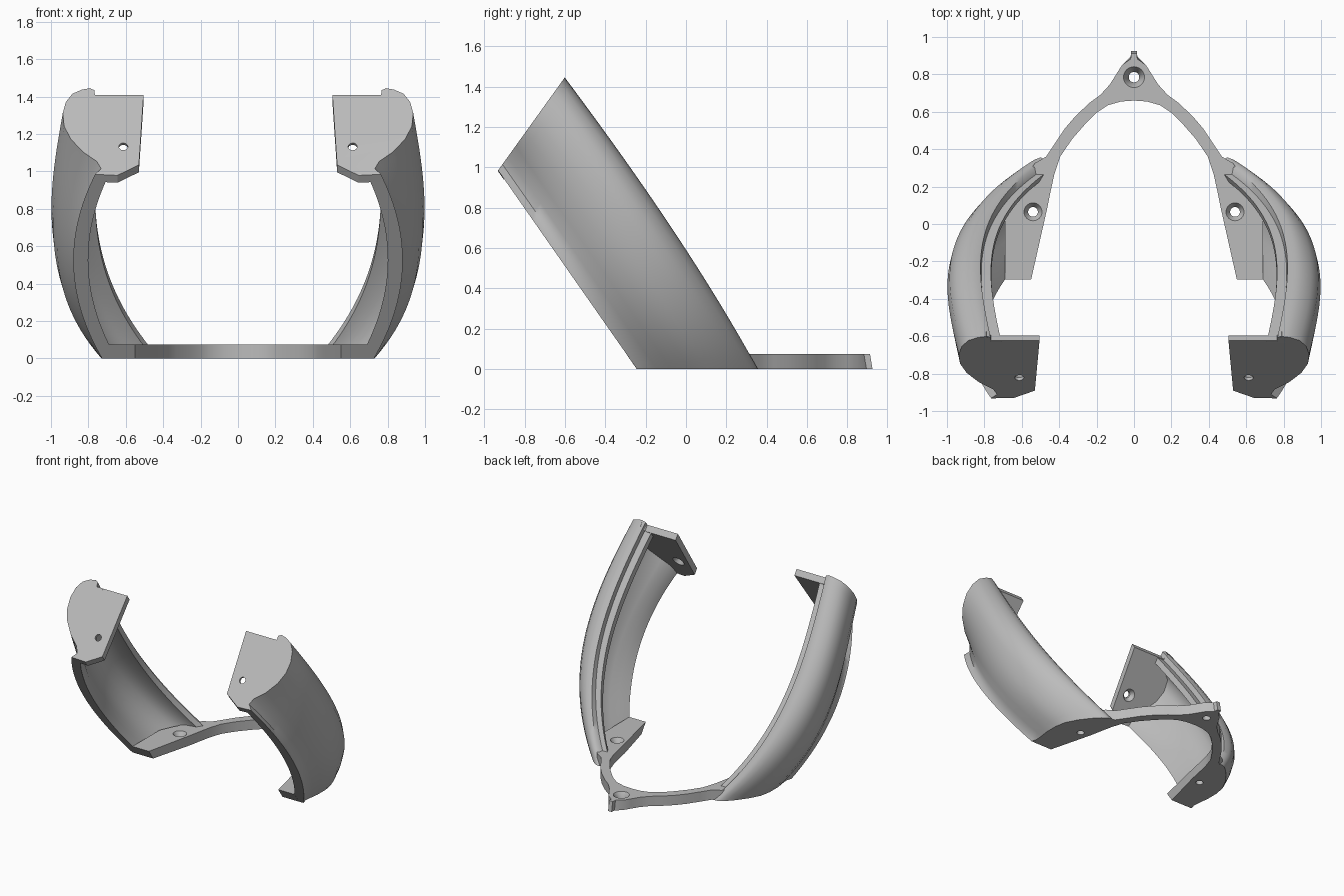
import bpy, bmesh, math
from mathutils import Vector, Matrix

cube = bpy.data.objects.get("Cube")
if cube:
    bpy.data.objects.remove(cube)

grey = bpy.data.materials.new("plain grey")
grey.use_nodes = True
grey.diffuse_color = (0.5, 0.5, 0.5, 1)
grey.node_tree.nodes["Principled BSDF"].inputs["Base Color"].default_value = (0.5, 0.5, 0.5, 1)

AXIS = Vector((0, -0.573, 0.82))     # direction in which the arms lean
ACROSS = Vector((0, 0.82, 0.573))    # across the width of an arm
THICK = 0.075                        # base thickness
STEPS = 32

# Arm section rows: position across, then x at the foot, middle and tip
OUTER = [(-.2, .727, .88, .765), (-.165, .715, .872, .732), (-.12, .72, .89, .755),
         (-.06, .73, .925, .83), (.02, .73, .967, .895), (.1, .715, .985, .93),
         (.18, .67, .99, .937), (.25, .615, .975, .92), (.3, .565, .935, .885),
         (.325, .53, .89, .835), (.335, .5, .85, .79)]
INNER = [(.325, .47, .81, .767), (.29, .46, .805, .765), (.29, .42, .755, .71),
         (.25, .45, .755, .71), (.235, .53, .85, .79), (.18, .6, .925, .86),
         (.1, .65, .935, .87), (.02, .67, .92, .84), (-.06, .67, .875, .77),
         (-.12, .66, .835, .71), (-.2, .65, .8, .69)]


def arm_point(row, t, side):
    """Point on the arm: almost straight from the side, bowed outwards from the front."""
    b, foot, mid, tip = row
    low = -b * ACROSS.z / AXIS.z
    wide = b
    if b > 0:    # the rear edge is narrower at the foot
        low *= 0.87
        wide *= 1 - 0.13 * (1 - t) ** 3 + 0.16 * t * (1 - t)
    high = 1.337 + 0.352 * (b + 0.2)
    x = foot * (1 - t) * (1 - 2 * t) + mid * 4 * t * (1 - t) + tip * t * (2 * t - 1)
    x += min(1, 5 * (b + 0.2)) * 0.25 * t * (1 - t) * (1 - 2 * t)
    p = AXIS * (low + (high - low) * t) + ACROSS * wide
    p.x = side * x
    return p


def loft(name, rings):
    """Closed solid through a list of matching rings."""
    bm = bmesh.new()
    loops = [[bm.verts.new(p) for p in ring] for ring in rings]
    n = len(loops[0])
    for low, high in zip(loops, loops[1:]):
        for i in range(n):
            j = (i + 1) % n
            bm.faces.new((low[i], low[j], high[j], high[i]))
    bm.faces.new(loops[0][::-1])
    bm.faces.new(loops[-1])
    bmesh.ops.recalc_face_normals(bm, faces=bm.faces)
    mesh = bpy.data.meshes.new(name)
    bm.to_mesh(mesh)
    bm.free()
    mesh.materials.append(grey)
    obj = bpy.data.objects.new(name, mesh)
    bpy.context.collection.objects.link(obj)
    return obj


def activate(obj):
    bpy.ops.object.select_all(action='DESELECT')
    obj.select_set(True)
    bpy.context.view_layer.objects.active = obj


def smooth(obj, angle):
    activate(obj)
    bpy.ops.object.shade_smooth_by_angle(angle=math.radians(angle))


def screw_hole(obj, spot, direction, radius, sink, depth):
    """Through hole, widened by a countersink on the side direction points to."""
    profile = [(-0.2, radius), (-depth, radius), (0, sink), (0.01, sink)]
    turn = Vector(direction).to_track_quat('Z', 'Y').to_matrix().to_4x4()
    place = Matrix.Translation(spot) @ turn
    rings = []
    for h, r in profile:
        angles = [math.tau * i / 32 for i in range(32)]
        rings.append([place @ Vector((r * math.cos(a), r * math.sin(a), h)) for a in angles])
    cutter = loft("hole_cutter", rings)
    cutter.hide_render = True
    mod = obj.modifiers.new("hole", 'BOOLEAN')
    mod.operation = 'DIFFERENCE'
    mod.solver = 'EXACT'
    mod.object = cutter
    activate(obj)
    bpy.ops.object.modifier_apply(modifier=mod.name)
    bpy.data.objects.remove(cutter)


# Base: arch and two foot pads in one flat plate
half = [(0, .66), (.07, .655), (.14, .635), (.2, .595), (.26, .535), (.33, .455),
        (.395, .36), (.425, .27), (.447, .17), (.465, .08), (.55, -.245), (.69, -.245),
        (.69, -.1), (.69, .03), (.64, .14), (.58, .25), (.53, .325), (.47, .36),
        (.42, .435), (.37, .51), (.31, .58), (.235, .65), (.18, .69), (.13, .745),
        (.095, .8), (.064, .85), (.018, .895), (.015, .925)]
outline = half + [(-x, y) for x, y in half[:0:-1]]


def top_of(x, y):
    # the pad fronts lean with the arms, the rear tab leans in a little
    shift = -0.052 if y < -0.2 else (-0.013 if y > 0.87 else 0)
    return (x, y + shift, THICK)


base = loft("base_arch", [[(x, y, 0) for x, y in outline], [top_of(x, y) for x, y in outline]])
screw_hole(base, (0, .785, THICK), (0, 0, 1), .028, .056, .045)
for side in (1, -1):
    screw_hole(base, (side * .54, .065, THICK), (0, 0, 1), .026, .048, .035)
smooth(base, 32)

# Arms and the end plates at their tips
for side, word in ((1, "left"), (-1, "right")):
    rings = [[arm_point(row, i / STEPS, side) for row in OUTER + INNER]
             for i in range(STEPS + 1)]
    smooth(loft(word + "_arm", rings), 50)

    def on_tip(x, z):
        return Vector((side * x, -.93 + (z - .975) * .718, z))

    front = [arm_point(row, 1, side) for row in OUTER]
    front += [on_tip(*p) for p in ((.765, 1.405), (.505, 1.405), (.53, 1.032), (.645, .976))]
    plate = loft(word + "_end_plate", [[p + AXIS * 0.003 for p in front],
                                       [p - AXIS * 0.045 for p in front]])
    back = Vector((0, .812, -.583))
    screw_hole(plate, on_tip(.613, 1.13) + back * 0.044, back, .024, .046, .03)
    smooth(plate, 25)
